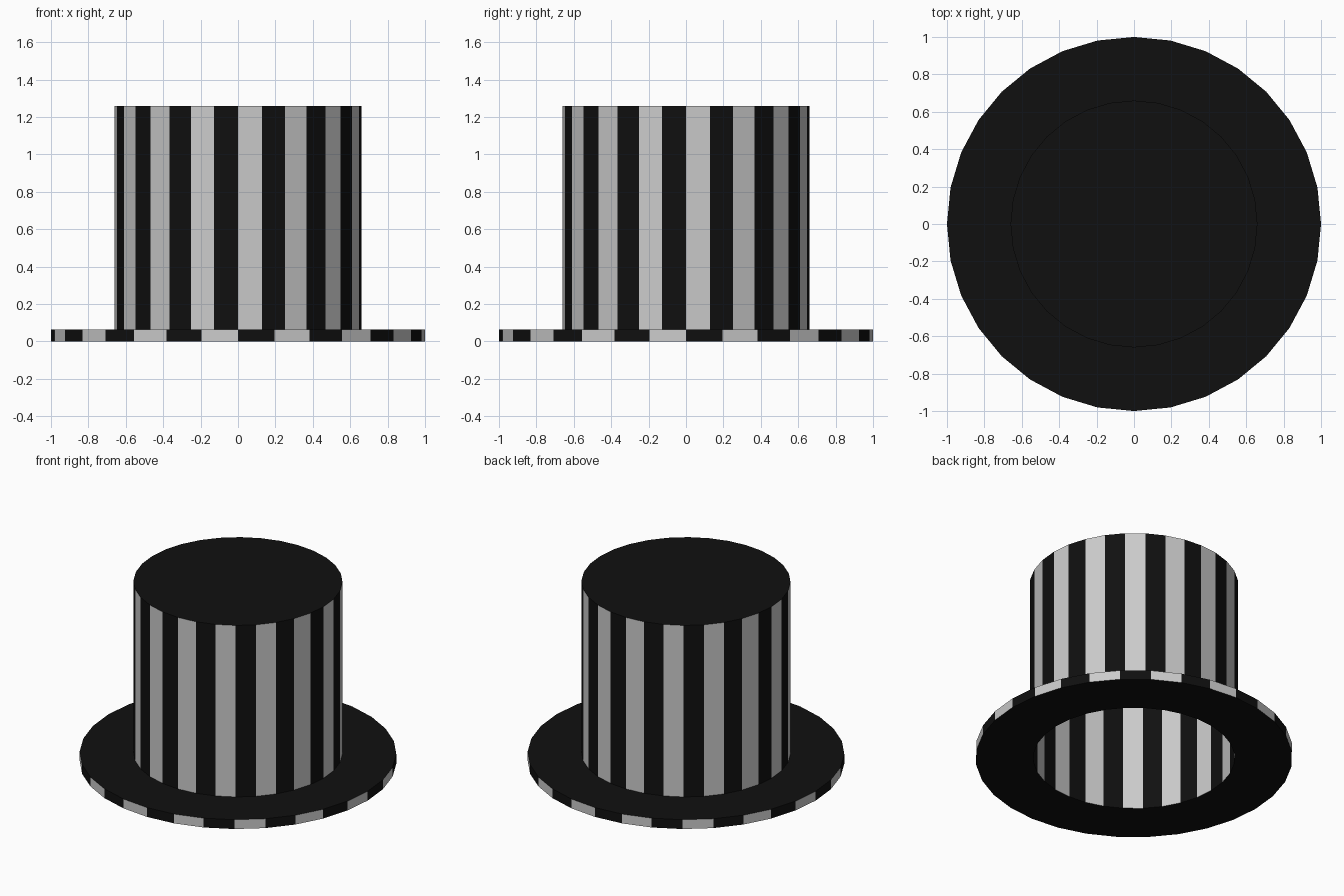
import bpy, bmesh
from math import cos, sin, tau

if "Cube" in bpy.data.objects:
    bpy.data.objects.remove(bpy.data.objects["Cube"])

SIDES = 32
BRIM_H, TOP, CEILING = 0.065, 1.26, 1.235
R_BRIM, R_OUT, R_IN = 1.0, 0.66, 0.636


def material(name, v):
    m = bpy.data.materials.new(name)
    m.diffuse_color = (v, v, v, 1)
    m.use_nodes = True
    m.node_tree.nodes["Principled BSDF"].inputs["Base Color"].default_value = m.diffuse_color
    return m


MATS = [material("black", 0.005), material("white", 0.8)]


def ring(bm, r, z):
    return [bm.verts.new((r * cos(tau * i / SIDES), r * sin(tau * i / SIDES), z))
            for i in range(SIDES)]


def band(bm, a, b, parity=None):
    """Bridge two rings; upright bands get alternating stripes."""
    for i in range(SIDES):
        j = (i + 1) % SIDES
        f = bm.faces.new((a[i], a[j], b[j], b[i]))
        f.material_index = int(parity is not None and i % 2 == parity)


def finish(bm, name):
    me = bpy.data.meshes.new(name)
    bm.to_mesh(me)
    bm.free()
    for m in MATS:
        me.materials.append(m)
    bpy.context.collection.objects.link(bpy.data.objects.new(name, me))


# Crown: striped outer wall, black top, striped hollow lining
bm = bmesh.new()
low, high = ring(bm, R_OUT, BRIM_H), ring(bm, R_OUT, TOP)
band(bm, low, high, 0)
bm.faces.new(high)
ceiling, mouth = ring(bm, R_IN, CEILING), ring(bm, R_IN, 0)
band(bm, ceiling, mouth, 0)
bm.faces.new(ceiling[::-1])
finish(bm, "crown")

# Brim: black underside and top, striped rim
bm = bmesh.new()
inner, edge_low = ring(bm, R_IN, 0), ring(bm, R_BRIM, 0)
edge_high, seam = ring(bm, R_BRIM, BRIM_H), ring(bm, R_OUT, BRIM_H)
band(bm, inner, edge_low)
band(bm, edge_low, edge_high, 1)
band(bm, edge_high, seam)
finish(bm, "brim")
